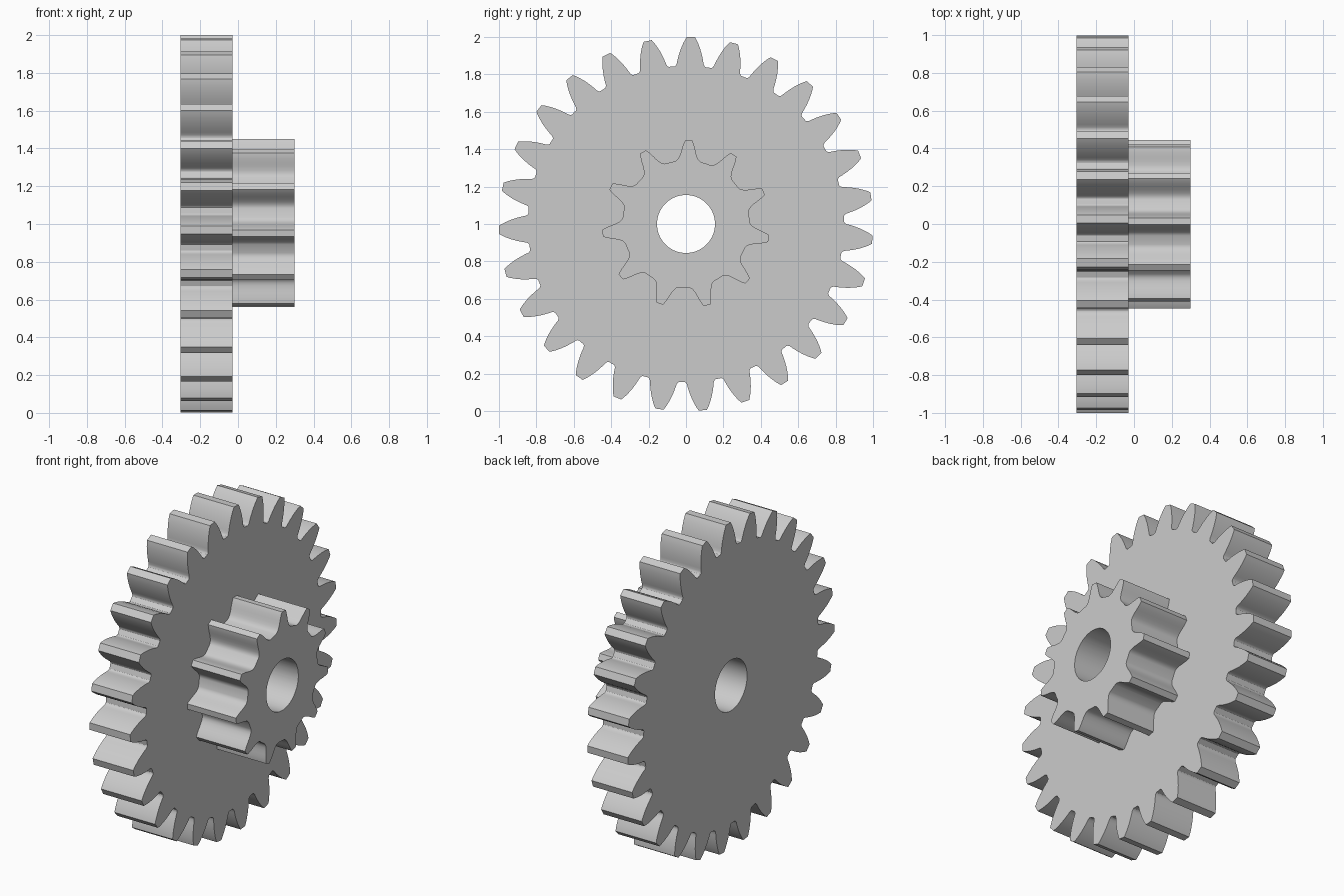
import bpy, bmesh
from math import sin, cos, pi, radians

cube = bpy.data.objects.get("Cube")
if cube:
    bpy.data.objects.remove(cube)

AXLE_HEIGHT = 1.0
BORE = 0.155

grey = bpy.data.materials.new("light grey")
grey.use_nodes = True
colour = (0.6, 0.6, 0.6, 1)
grey.diffuse_color = colour
grey.node_tree.nodes["Principled BSDF"].inputs["Base Color"].default_value = colour


def make_gear(name, teeth, flank, x0, x1, phase):
    """Bored spur gear along x; flank lists (radius, half width) from root to tip."""
    # Outline of one tooth, mirrored about its centre line and repeated
    pitch = 2 * pi / teeth
    half = [(-w / r, r) for r, w in flank]
    tooth = [(-pitch / 2, flank[0][0])] + half + [(-a, r) for a, r in reversed(half)]
    outline = [(radians(phase) + i * pitch + a, r) for i in range(teeth) for a, r in tooth]

    # Four rings: outer and bore, at each end
    bm = bmesh.new()

    def ring(x, bore):
        return [bm.verts.new((x, s * sin(a), AXLE_HEIGHT + s * cos(a)))
                for a, r in outline for s in [BORE if bore else r]]

    rings = [ring(x0, False), ring(x1, False), ring(x1, True), ring(x0, True)]
    n = len(outline)
    for k in range(4):
        a, b = rings[k], rings[(k + 1) % 4]
        for i in range(n):
            j = (i + 1) % n
            bm.faces.new((a[i], a[j], b[j], b[i]))
    bmesh.ops.recalc_face_normals(bm, faces=bm.faces)

    mesh = bpy.data.meshes.new(name)
    bm.to_mesh(mesh)
    bm.free()
    mesh.materials.append(grey)
    obj = bpy.data.objects.new(name, mesh)
    bpy.context.collection.objects.link(obj)
    bpy.ops.object.select_all(action='DESELECT')
    obj.select_set(True)
    bpy.context.view_layer.objects.active = obj
    bpy.ops.object.shade_smooth_by_angle(angle=radians(28))
    return obj


# Large wheel
make_gear("large_gear", 27,
          [(0.845, 0.083), (0.849, 0.077), (0.858, 0.072), (0.875, 0.069), (0.905, 0.062),
           (0.935, 0.053), (0.965, 0.041), (0.985, 0.031), (1.0, 0.022)],
          -0.305, -0.03, 1.5)

# Small pinion on the same axle
make_gear("small_pinion", 11,
          [(0.34, 0.073), (0.343, 0.064), (0.35, 0.055), (0.362, 0.048), (0.38, 0.041),
           (0.40, 0.036), (0.42, 0.030), (0.437, 0.024), (0.449, 0.018)],
          -0.03, 0.30, 1.9)
